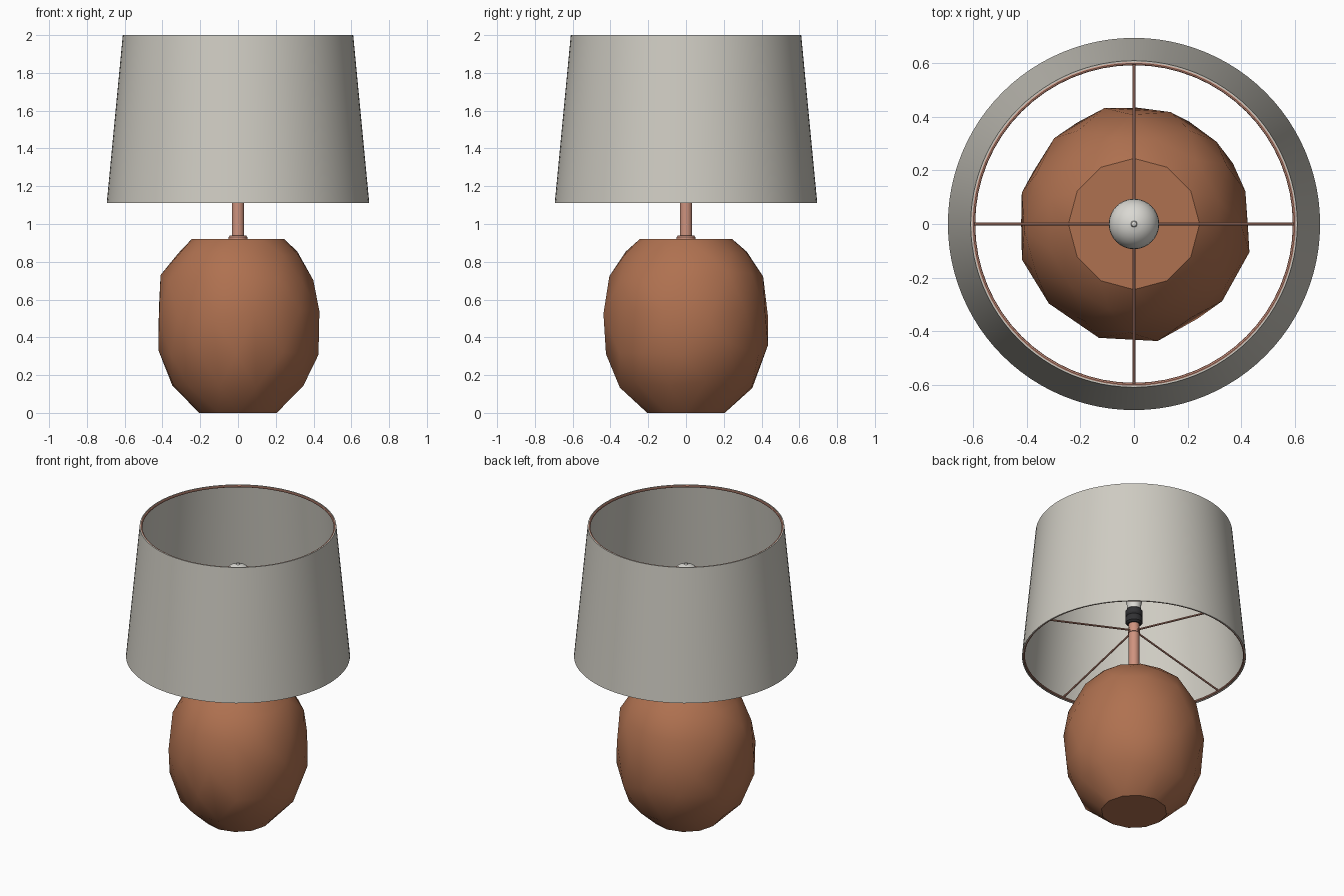
import bpy, bmesh, math, random
from mathutils import Vector

if "Cube" in bpy.data.objects:
    bpy.data.objects.remove(bpy.data.objects["Cube"])

random.seed(4)


def material(name, rgb):
    m = bpy.data.materials.new(name)
    m.diffuse_color = (*rgb, 1)
    m.use_nodes = True
    m.node_tree.nodes["Principled BSDF"].inputs["Base Color"].default_value = m.diffuse_color
    return m


CLAY = material("terracotta", (0.43, 0.165, 0.08))
COPPER = material("rose copper", (0.62, 0.29, 0.21))
LINEN = material("pale linen", (0.62, 0.60, 0.54))
GLASS = material("bulb white", (0.70, 0.69, 0.65))
BLACK = material("socket black", (0.03, 0.03, 0.033))


def finish(bm, name, mat, angle=30):
    bmesh.ops.recalc_face_normals(bm, faces=bm.faces)
    me = bpy.data.meshes.new(name)
    bm.to_mesh(me)
    bm.free()
    me.materials.append(mat)
    ob = bpy.data.objects.new(name, me)
    bpy.context.collection.objects.link(ob)
    bpy.ops.object.select_all(action='DESELECT')
    ob.select_set(True)
    bpy.context.view_layer.objects.active = ob
    bpy.ops.object.shade_smooth_by_angle(angle=math.radians(angle))
    return ob


def lathe(name, profile, mat, n=32, closed=False):
    """Spin (radius, z) points round the z axis; closed joins last to first."""
    bm = bmesh.new()
    rings = [[bm.verts.new((r * math.cos(math.tau * i / n), r * math.sin(math.tau * i / n), z))
              for i in range(n)] for r, z in profile]
    pairs = list(zip(rings, rings[1:]))
    if closed:
        pairs.append((rings[-1], rings[0]))
    else:
        bm.faces.new(rings[0])
        bm.faces.new(rings[-1])
    for a, b in pairs:
        for i in range(n):
            j = (i + 1) % n
            bm.faces.new((a[i], a[j], b[j], b[i]))
    return finish(bm, name, mat)


def hoop(name, radius, z, tube, mat):
    section = [(radius + tube * math.cos(math.tau * k / 8), z + tube * math.sin(math.tau * k / 8))
               for k in range(8)]
    return lathe(name, section, mat, 64, closed=True)


def rod(name, a, b, radius, mat):
    a, b = Vector(a), Vector(b)
    bm = bmesh.new()
    bmesh.ops.create_cone(bm, cap_ends=True, segments=10, radius1=radius, radius2=radius,
                          depth=(b - a).length)
    bm.transform((b - a).to_track_quat('Z', 'Y').to_matrix().to_4x4())
    bmesh.ops.translate(bm, verts=bm.verts, vec=(a + b) / 2)
    return finish(bm, name, mat)


# Hand-carved faceted body: hull of jittered, staggered rings
bm = bmesh.new()
levels = [(0.205, 0.0, 0), (0.36, 0.15, .02), (0.428, 0.34, .035), (0.44, 0.52, .035),
          (0.405, 0.72, .03), (0.33, 0.845, .015), (0.245, 0.92, 0)]
for k, (r, z, jitter) in enumerate(levels):
    for i in range(12):
        a = math.tau * (i + 0.5 * (k % 2)) / 12 + random.uniform(-2, 2) * jitter
        rr = r + random.uniform(-0.25, 0.2) * jitter
        bm.verts.new((rr * math.cos(a), rr * math.sin(a), z + random.uniform(-1, 1) * jitter))
hull = bmesh.ops.convex_hull(bm, input=bm.verts)
bmesh.ops.delete(bm, geom=list({v for v in hull["geom_interior"] if isinstance(v, bmesh.types.BMVert)}),
                 context='VERTS')
bmesh.ops.dissolve_limit(bm, angle_limit=math.radians(3), verts=bm.verts, edges=bm.edges)
finish(bm, "faceted_body", CLAY, 30)

# Stem with collar at its foot
lathe("stem_collar", [(0.05, 0.915), (0.05, 0.93), (0.044, 0.938), (0.034, 0.94)], COPPER)
lathe("stem", [(0.033, 0.92), (0.033, 1.35)], COPPER)

# Socket and bulb
lathe("bulb_socket", [(0.04, 1.34), (0.052, 1.35), (0.054, 1.385), (0.048, 1.395),
                      (0.054, 1.405), (0.054, 1.43), (0.045, 1.445)], BLACK)
bulb = [(0.042, 1.44), (0.045, 1.48), (0.062, 1.55)]
bulb += [(0.094 * math.cos(t), 1.645 + 0.094 * math.sin(t))
         for t in (math.radians(d) for d in range(-36, 85, 12))]
bulb += [(0.012, 1.739), (0.009, 1.746), (0.002, 1.749)]
lathe("light_bulb", bulb, GLASS)

# Tapered shade as a thin shell
lathe("lamp_shade", [(0.695, 1.11), (0.61, 2.0), (0.604, 2.0), (0.689, 1.11)], LINEN, 96, closed=True)

# Wire frame: hoops, hub and four sloping spokes
hoop("top_hoop", 0.600, 1.992, 0.007, COPPER)
hoop("bottom_hoop", 0.684, 1.119, 0.007, COPPER)
lathe("spoke_hub", [(0.038, 1.275), (0.038, 1.305)], COPPER)
for i in range(4):
    a = math.tau * i / 4
    c, s = math.cos(a), math.sin(a)
    rod(f"spoke_{i + 1}", (0.03 * c, 0.03 * s, 1.29), (0.684 * c, 0.684 * s, 1.12), 0.006, COPPER)
